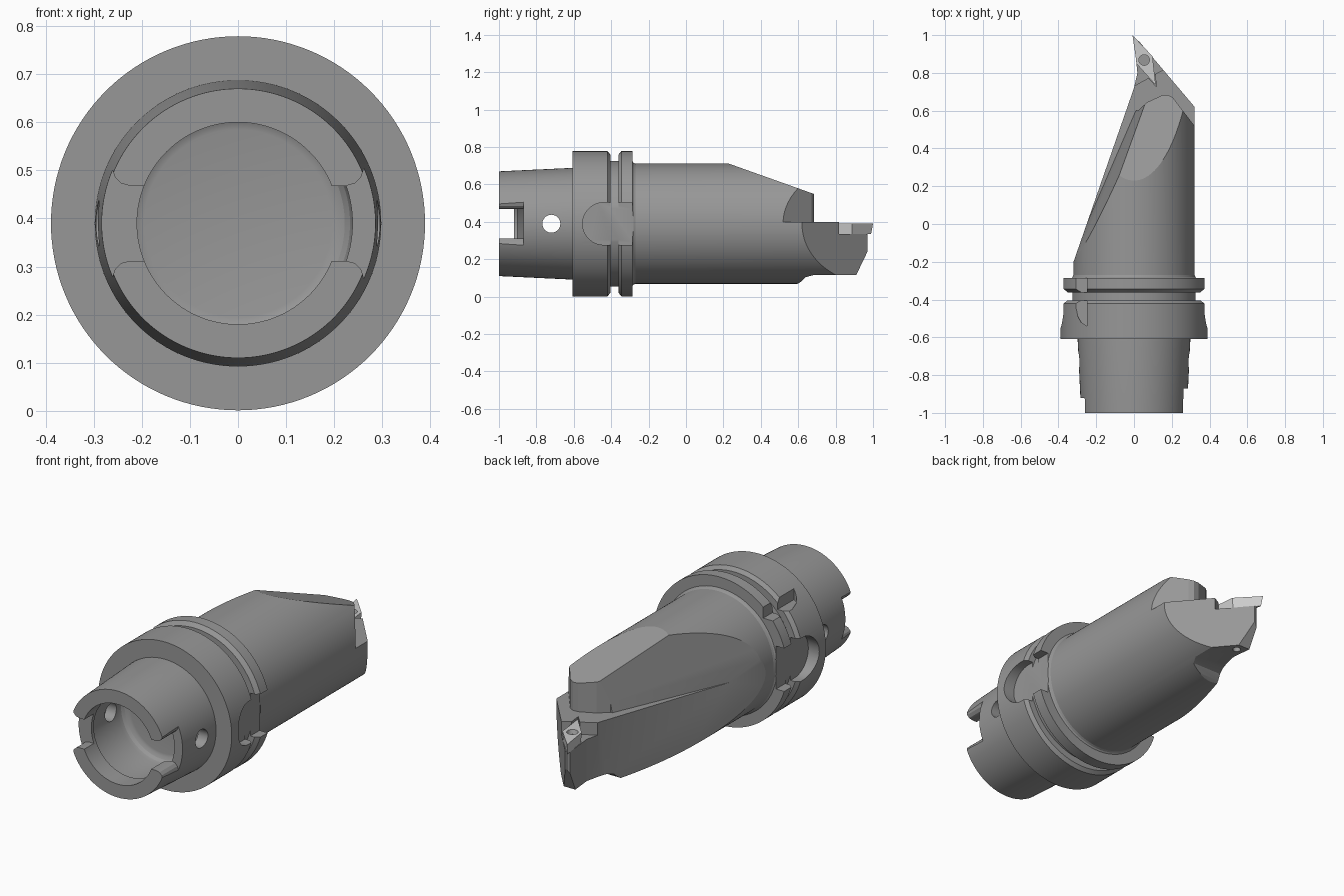
import bpy, bmesh, math
from mathutils import Vector, Matrix

if "Cube" in bpy.data.objects:
    bpy.data.objects.remove(bpy.data.objects["Cube"])

CZ = 0.39  # height of the tool axis


def add(name, bm):
    bmesh.ops.recalc_face_normals(bm, faces=bm.faces)
    me = bpy.data.meshes.new(name)
    bm.to_mesh(me)
    bm.free()
    ob = bpy.data.objects.new(name, me)
    bpy.context.collection.objects.link(ob)
    return ob


def lathe(name, prof, n=128):
    """Closed (y, radius) profile turned about the y axis."""
    bm = bmesh.new()
    rings = []
    for y, r in prof:
        if r == 0:
            rings.append([bm.verts.new((0, y, CZ))] * n)
        else:
            rings.append([bm.verts.new((r * math.sin(2 * math.pi * i / n), y,
                                        CZ + r * math.cos(2 * math.pi * i / n))) for i in range(n)])
    for a, b in zip(rings, rings[1:]):
        for i in range(n):
            j = (i + 1) % n
            bm.faces.new(list(dict.fromkeys((a[i], a[j], b[j], b[i]))))
    return add(name, bm)


def prism(name, pts, lo, hi, axis='Z', shift=0.0, bottom=1.0):
    """Polygon in xy (Z), yz (X) or xz (Y), extruded; top may be shifted in x, bottom scaled."""
    bm = bmesh.new()
    c = sum((Vector(p) for p in pts), Vector((0, 0))) / len(pts)

    def place(p, h, s, dx):
        u, v = c + (Vector(p) - c) * s
        return {'Z': (u + dx, v, h), 'X': (h, u, v), 'Y': (u, h, v)}[axis]
    a = [bm.verts.new(place(p, lo, bottom, 0)) for p in pts]
    b = [bm.verts.new(place(p, hi, 1, shift)) for p in pts]
    bm.faces.new(a)
    bm.faces.new(b)
    for i in range(len(pts)):
        j = (i + 1) % len(pts)
        bm.faces.new((a[i], a[j], b[j], b[i]))
    return add(name, bm)


def circle(cx, cy, r, n=32, a0=0.0, a1=2 * math.pi, closed=True):
    m = n if closed else n - 1
    return [(cx + r * math.cos(a0 + (a1 - a0) * i / m),
             cy + r * math.sin(a0 + (a1 - a0) * i / m)) for i in range(n)]


def carve(ob, cutter, op='DIFFERENCE'):
    cutter.hide_render = True
    m = ob.modifiers.new('cut', 'BOOLEAN')
    m.operation, m.solver, m.object = op, 'EXACT', cutter
    bpy.context.view_layer.objects.active = ob
    bpy.ops.object.modifier_apply(modifier=m.name)
    bpy.data.objects.remove(cutter)


def finish(ob, mat):
    ob.data.materials.clear()
    ob.data.materials.append(mat)
    bpy.ops.object.select_all(action='DESELECT')
    ob.select_set(True)
    bpy.context.view_layer.objects.active = ob
    bpy.ops.object.shade_smooth_by_angle(angle=math.radians(17))


def material(name, v):
    m = bpy.data.materials.new(name)
    m.diffuse_color = (v, v, v, 1)
    m.use_nodes = True
    m.node_tree.nodes["Principled BSDF"].inputs["Base Color"].default_value = m.diffuse_color
    return m


steel = material('dark_steel', 0.31)
carbide = material('light_carbide', 0.85)

# Turned blank: undercut bore, tapered shank, grooved flange, cylindrical body
holder = lathe('tool_holder', [
    (-0.615, 0), (-0.615, 0.195), (-0.618, 0.208), (-0.626, 0.222), (-0.64, 0.233), (-0.66, 0.238),
    (-0.87, 0.238), (-0.90, 0.21), (-1, 0.21),
    (-1, 0.28), (-0.62, 0.298), (-0.608, 0.298), (-0.608, 0.389), (-0.42, 0.389),
    (-0.405, 0.37), (-0.405, 0.336), (-0.362, 0.336), (-0.362, 0.368), (-0.345, 0.389),
    (-0.285, 0.389), (-0.285, 0.332), (-0.28, 0.325), (-0.27, 0.321), (1.02, 0.321), (1.02, 0)])

# Plan outline: slanted left wall, pointed nose, right chamfer
carve(holder, prism('plan', [
    (-0.45, -1.1), (-0.45, -0.22), (-0.327, -0.22), (0.0, 0.72), (0.018, 0.8), (0.002, 0.96),
    (0.02, 0.975), (0.321, 0.62), (0.45, 0.62), (0.45, -1.1)], -0.2, 1.1), 'INTERSECT')

# Side outline: stepped underside, raked nose, sloping top
carve(holder, prism('side', [
    (-1.1, -0.1), (0.59, -0.1), (0.59, 0.065), (0.615, 0.08), (0.64, 0.104), (0.68, 0.115),
    (0.91, 0.115), (0.97, 0.24), (0.97, 0.335), (0.97, 0.447), (0.23, 0.711),
    (-0.27, 0.889), (-1.1, 0.889)], -0.6, 0.6, 'X'), 'INTERSECT')

# Leaning upper wall, end of the upper block, insert seat
carve(holder, prism('upper_wall', [(-0.6, -0.24), (-0.354, -0.24), (0.079, 0.76), (-0.6, 0.76)],
                    0.40, 1.0, shift=0.12))
carve(holder, prism('block_end', [
    (-0.2, 0.59), (0.02, 0.60), (0.07, 0.645), (0.15, 0.682), (0.18, 0.684), (0.205, 0.67),
    (0.32, 0.52), (0.36, 0.468), (0.5, 0.468), (0.5, 1.2), (-0.2, 1.2)], 0.40, 1.0))
carve(holder, prism('seat', [(-0.1, 0.674), (0.4, 0.955), (0.4, 1.2), (-0.1, 1.2)], 0.335, 1.0))

rhombus = [(-0.008, 1.0), (0.014, 0.848), (0.115, 0.735), (0.098, 0.888)]
mid = Vector((0.054, 0.868))
carve(holder, prism('pocket', [tuple(mid + (Vector(p) - mid) * 1.06) for p in rhombus], 0.335, 1.0))
carve(holder, prism('screw_hole', circle(0.054, 0.868, 0.02), 0.05, 0.25))

# Gripper slots, cross holes and drive keys on both sides
for s in (-1, 1):
    slot = circle(-0.44, CZ, 0.113, 24, math.pi / 2, 1.5 * math.pi, False) \
        + [(-0.282, CZ - 0.113), (-0.282, CZ + 0.113)]
    carve(holder, prism('slot', slot, *sorted((s * 0.325, s * 0.5)), axis='X'))
    carve(holder, prism('hole', circle(-0.72, CZ, 0.048), *sorted((s * 0.15, s * 0.4)), axis='X'))
    half = [(0.15, 0.078), (0.225, 0.078), (0.243, 0.083), (0.256, 0.096), (0.262, 0.115), (0.34, 0.115)]
    key = [(s * x, CZ + h) for x, h in half] + [(s * x, CZ - h) for x, h in reversed(half)]
    carve(holder, prism('key', key, -1.05, -0.87 if s > 0 else -0.92, 'Y'))

# Index notch on the upper left of the flange
carve(holder, prism('notch', [(-0.25, -0.54), (-0.25, -0.282), (-0.45, -0.282), (-0.45, -0.45),
                              (-0.305, -0.45), (-0.297, -0.49), (-0.28, -0.52)], CZ + 0.24, 0.9))
finish(holder, steel)

# Cutting insert with tapered flanks and screw hole
insert = prism('cutting_insert', rhombus, 0.335, 0.39, bottom=0.92)
carve(insert, prism('bore', circle(0.054, 0.868, 0.028), 0.3, 0.45))
finish(insert, carbide)

# Clamping screw sunk in the insert
finish(prism('insert_screw', circle(0.054, 0.868, 0.028), 0.335, 0.365), steel)
